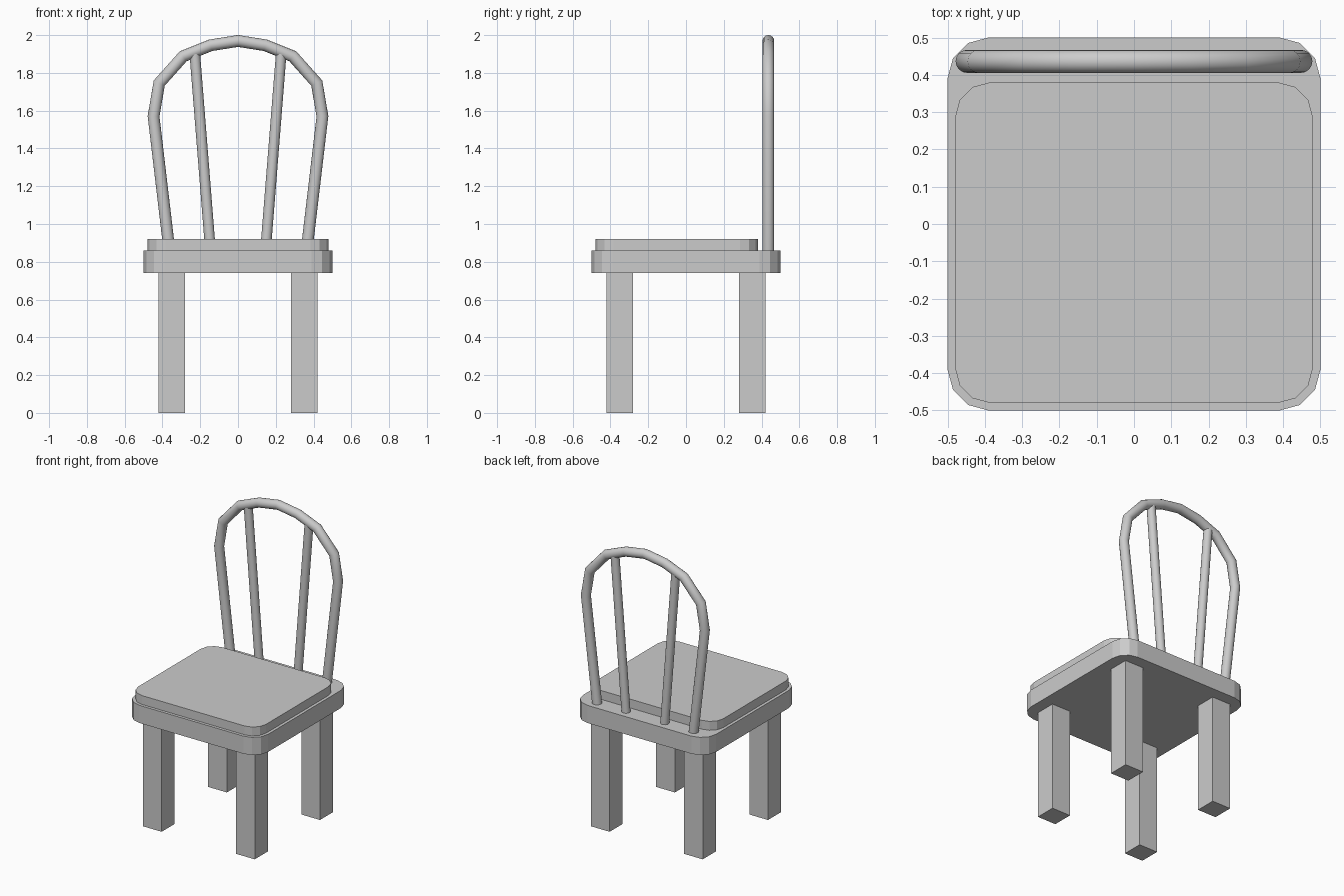
import bpy, bmesh, math
from mathutils import Vector

if "Cube" in bpy.data.objects:
    bpy.data.objects.remove(bpy.data.objects["Cube"])


def finish(name, bm, smooth=False):
    bmesh.ops.recalc_face_normals(bm, faces=bm.faces)
    me = bpy.data.meshes.new(name)
    bm.to_mesh(me)
    bm.free()
    ob = bpy.data.objects.new(name, me)
    bpy.context.collection.objects.link(ob)
    if smooth:
        bpy.ops.object.select_all(action='DESELECT')
        ob.select_set(True)
        bpy.context.view_layer.objects.active = ob
        bpy.ops.object.shade_smooth_by_angle(angle=math.radians(35))
    return ob


def box(name, lo, hi, radius=0):
    """Box between two corners, with optionally rounded vertical edges."""
    lo, hi = Vector(lo), Vector(hi)
    bm = bmesh.new()
    bmesh.ops.create_cube(bm, size=1)
    for v in bm.verts:
        v.co = (lo + hi) / 2 + v.co * (hi - lo)
    if radius:
        upright = [e for e in bm.edges
                   if abs(e.verts[0].co.z - e.verts[1].co.z) > 0.01]
        bmesh.ops.bevel(bm, geom=upright, offset=radius, segments=3,
                        profile=0.5, affect='EDGES')
    return finish(name, bm)


def tube(name, path, y, radius, sides=16):
    """Round tube with mitred joints along (x, z) points in a plane of constant y."""
    pts = [Vector(p) for p in path]
    bm = bmesh.new()
    rings = []
    for i, p in enumerate(pts):
        a = (p - pts[i - 1]).normalized() if i else (pts[1] - p).normalized()
        b = (pts[i + 1] - p).normalized() if i < len(pts) - 1 else a
        t = (a + b).normalized()
        n = Vector((-t.y, t.x)) / t.dot(a)
        ring = []
        for k in range(sides):
            ang = 2 * math.pi * k / sides
            q = p + n * radius * math.cos(ang)
            ring.append(bm.verts.new((q.x, y + radius * math.sin(ang), q.y)))
        rings.append(ring)
    for r, s in zip(rings, rings[1:]):
        for k in range(sides):
            j = (k + 1) % sides
            bm.faces.new((r[k], r[j], s[j], s[k]))
    bm.faces.new(rings[0])
    bm.faces.new(rings[-1])
    return finish(name, bm, smooth=True)


# Seat and cushion
box("seat", (-0.5, -0.5, 0.74), (0.5, 0.5, 0.86), 0.11)
box("cushion", (-0.48, -0.48, 0.86), (0.48, 0.38, 0.92), 0.095)

# Four square legs
for side, sx in (("left", -1), ("right", 1)):
    for end, sy in (("front", -1), ("back", 1)):
        x, y = 0.35 * sx, 0.35 * sy
        box(f"{end}_{side}_leg", (x - 0.07, y - 0.07, 0), (x + 0.07, y + 0.07, 0.74))

# Bent back hoop, mirrored about the centre
half = [(-0.362, 0.85), (-0.447, 1.57), (-0.417, 1.746), (-0.29, 1.888), (-0.145, 1.946)]
hoop = half + [(0, 1.969)] + [(-x, z) for x, z in reversed(half)]
tube("back_hoop", hoop, 0.436, 0.031)

# Two leaning spindles
for side, s in (("left", -1), ("right", 1)):
    tube(f"{side}_spindle", [(0.145 * s, 0.85), (0.229 * s, 1.905)], 0.436, 0.028)
